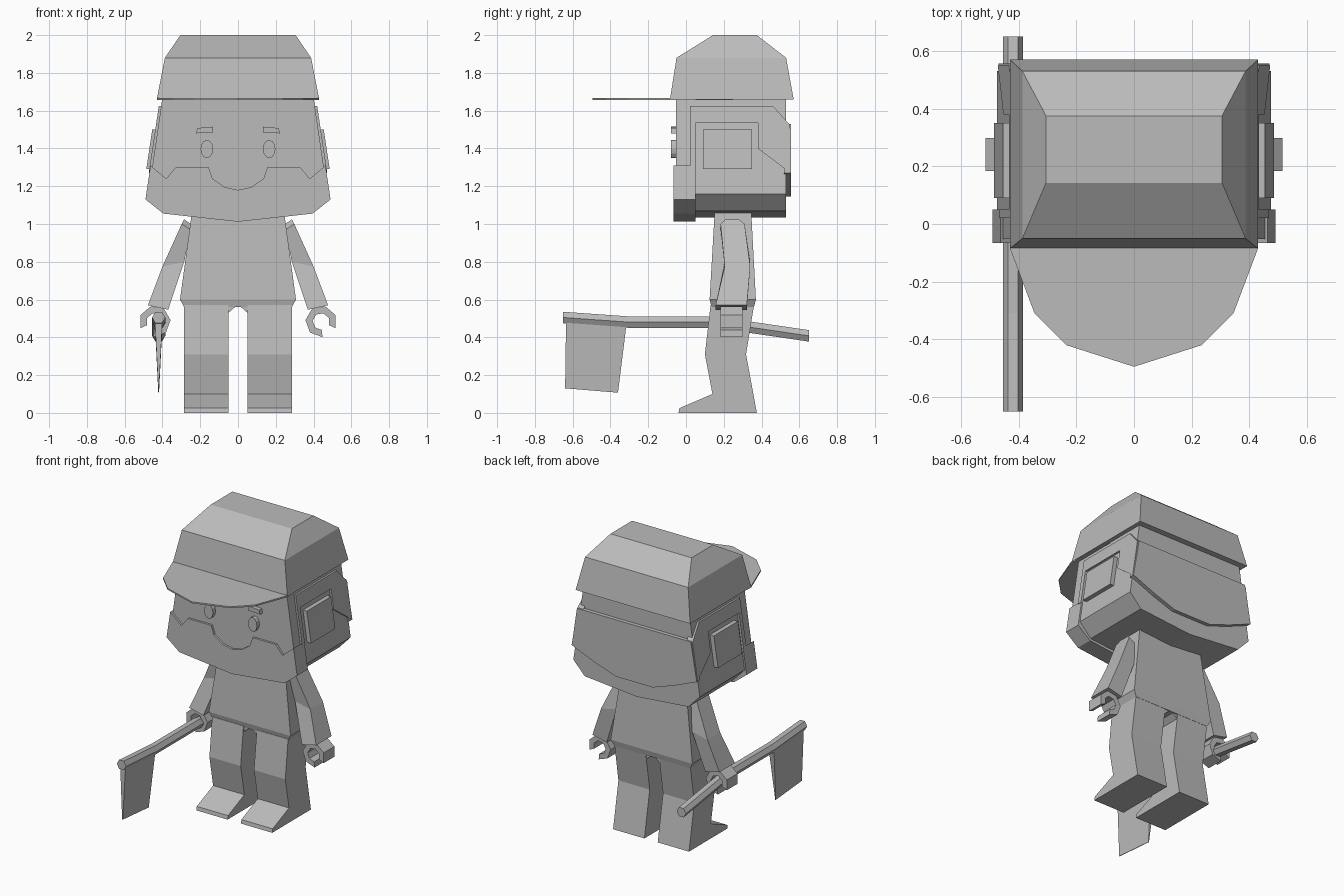
import bpy, bmesh, math
from mathutils import Vector

cube = bpy.data.objects.get("Cube")
if cube:
    bpy.data.objects.remove(cube, do_unlink=True)

grey = bpy.data.materials.new("plain grey")
grey.use_nodes = True
grey.diffuse_color = (0.5, 0.5, 0.5, 1)
grey.node_tree.nodes["Principled BSDF"].inputs["Base Color"].default_value = (0.5, 0.5, 0.5, 1)


def loft(name, rings):
    """Join equal-length rings of points and cap both ends."""
    bm = bmesh.new()
    loops = [[bm.verts.new(p) for p in ring] for ring in rings]
    n = len(loops[0])
    for a, b in zip(loops, loops[1:]):
        for i in range(n):
            j = (i + 1) % n
            bm.faces.new((a[i], a[j], b[j], b[i]))
    bm.faces.new(loops[0])
    bm.faces.new(loops[-1])
    bmesh.ops.recalc_face_normals(bm, faces=bm.faces)
    mesh = bpy.data.meshes.new(name)
    bm.to_mesh(mesh)
    bm.free()
    mesh.materials.append(grey)
    obj = bpy.data.objects.new(name, mesh)
    bpy.context.collection.objects.link(obj)
    return obj


def front_prism(name, outline, y0, y1):
    """Outline in x, z extruded along y."""
    return loft(name, [[(x, y, z) for x, z in outline] for y in (y0, y1)])


def side_prism(name, outline, x0, x1):
    """Outline in y, z extruded along x."""
    return loft(name, [[(x, y, z) for y, z in outline] for x in (x0, x1)])


def box_loft(name, sections):
    """Sections are (z, half width, front y, back y)."""
    return loft(name, [[(-w, a, z), (w, a, z), (w, b, z), (-w, b, z)]
                       for z, w, a, b in sections])


def mirrored(half):
    """Complete an outline given from the +x side."""
    return half + [(-x, z) for x, z in reversed(half) if x != 0]


def head_side(z):
    return 0.475 - (z - 1.16) * 0.15


def cheek_plate(name, outline, s, thick):
    """Plate lying on the sloping side of the head."""
    return loft(name, [[(s * (head_side(z) + d), y, z) for y, z in outline]
                       for d in (-0.03, thick)])


# Hat with a flat peak
box_loft("hat", [(1.66, 0.43, -0.085, 0.57), (1.88, 0.387, -0.05, 0.53),
                 (2.0, 0.305, 0.143, 0.375)])
peak = mirrored([(0.41, 0.25), (0.43, -0.085), (0.345, -0.31), (0.235, -0.42), (0, -0.495)])
loft("hat_peak", [[(x, y, z) for x, y in peak] for z in (1.656, 1.666)])

# Head and raised lower face
front_prism("head", mirrored([(0.40, 1.67), (0.475, 1.16), (0.39, 1.07), (0, 1.035)]),
            -0.052, 0.53)
front_prism("lower_face", mirrored([
    (0, 1.18), (0.07, 1.195), (0.135, 1.24), (0.155, 1.3), (0.33, 1.3), (0.38, 1.24),
    (0.44, 1.29), (0.463, 1.31), (0.49, 1.13), (0.395, 1.055), (0, 1.012)]), -0.066, 0.05)

# Hair panel around the back of the head
front_prism("back_hair", mirrored([(0.425, 1.53), (0.47, 1.27), (0.3, 1.2), (0.14, 1.145)]),
            0.52, 0.556)

# Axe handle and wedge blade
hexagon = [(0.035 * math.cos(k * math.pi / 3), 0.035 * math.sin(k * math.pi / 3))
           for k in range(6)]
loft("axe_handle", [[(-0.42 + a, y, z + b) for a, b in hexagon] for y, z in
                    [(-0.65, 0.505), (-0.31, 0.481), (0.15, 0.481), (0.65, 0.408)]])
loft("axe_blade", [
    [(-0.44, -0.635, 0.49), (-0.4, -0.635, 0.49), (-0.4, -0.315, 0.47), (-0.44, -0.315, 0.47)],
    [(-0.422, -0.64, 0.13), (-0.418, -0.64, 0.13), (-0.418, -0.36, 0.107),
     (-0.422, -0.36, 0.107)]])

# Torso and crotch
box_loft("torso", [(0.56, 0.285, 0.135, 0.36), (0.6, 0.307, 0.125, 0.37),
                   (1.07, 0.243, 0.152, 0.345)])
front_prism("hips", mirrored([(0.28, 0.58), (0.28, 0.53), (0.05, 0.53), (0.01, 0.565)]),
            0.135, 0.353)

# Paired parts
for s, side in ((1, "left"), (-1, "right")):
    side_prism(side + "_leg", [(0.13, 0.57), (0.1, 0.31), (0.14, 0.1), (-0.035, 0.025),
                               (-0.04, 0), (0.375, 0), (0.318, 0.31), (0.36, 0.57)],
               s * 0.05, s * 0.285)

    # Arm: inner and outer edge points with front and back y
    arm = []
    for xi, zi, xo, zo, a, b in [(0.25, 1.0, 0.285, 1.025, 0.21, 0.28),
                                 (0.25, 0.97, 0.298, 1.0, 0.183, 0.31),
                                 (0.285, 0.8, 0.4, 0.775, 0.205, 0.34),
                                 (0.37, 0.546, 0.477, 0.57, 0.157, 0.322)]:
        arm.append([(s * xi, a, zi), (s * xo, a, zo), (s * xo, b, zo), (s * xi, b, zi)])
    loft(side + "_arm", arm)

    # Open, hook-shaped hand
    angles = [math.radians(-25 + k * 50) for k in range(7)]
    hook = [(r * math.cos(t), r * math.sin(t))
            for r, ts in ((0.083, angles), (0.045, angles[::-1])) for t in ts]
    front_prism(side + "_hand", [(s * (0.44 + x), 0.484 + z) for x, z in hook], 0.183, 0.298)

    # Side hair, ear and ear pad
    cheek_plate(side + "_side_hair", [
        (0.02, 1.625), (0.46, 1.625), (0.55, 1.525), (0.55, 1.27), (0.5, 1.31),
        (0.38, 1.4), (0.38, 1.535), (0.05, 1.535), (0.05, 1.3), (0.02, 1.3)], s, 0.014)
    cheek_plate(side + "_ear_pad", [(0.09, 1.29), (0.09, 1.5), (0.35, 1.5), (0.35, 1.29)],
                s, 0.03)

    # Eye and brow
    eye = [(s * 0.165 + 0.033 * math.cos(k * math.pi / 6),
            1.397 + 0.048 * math.sin(k * math.pi / 6)) for k in range(12)]
    front_prism(side + "_eye", eye, -0.08, -0.04)
    front_prism(side + "_brow", [(s * x, z) for x, z in [
        (0.132, 1.485), (0.132, 1.515), (0.215, 1.508), (0.222, 1.48)]], -0.08, -0.04)
